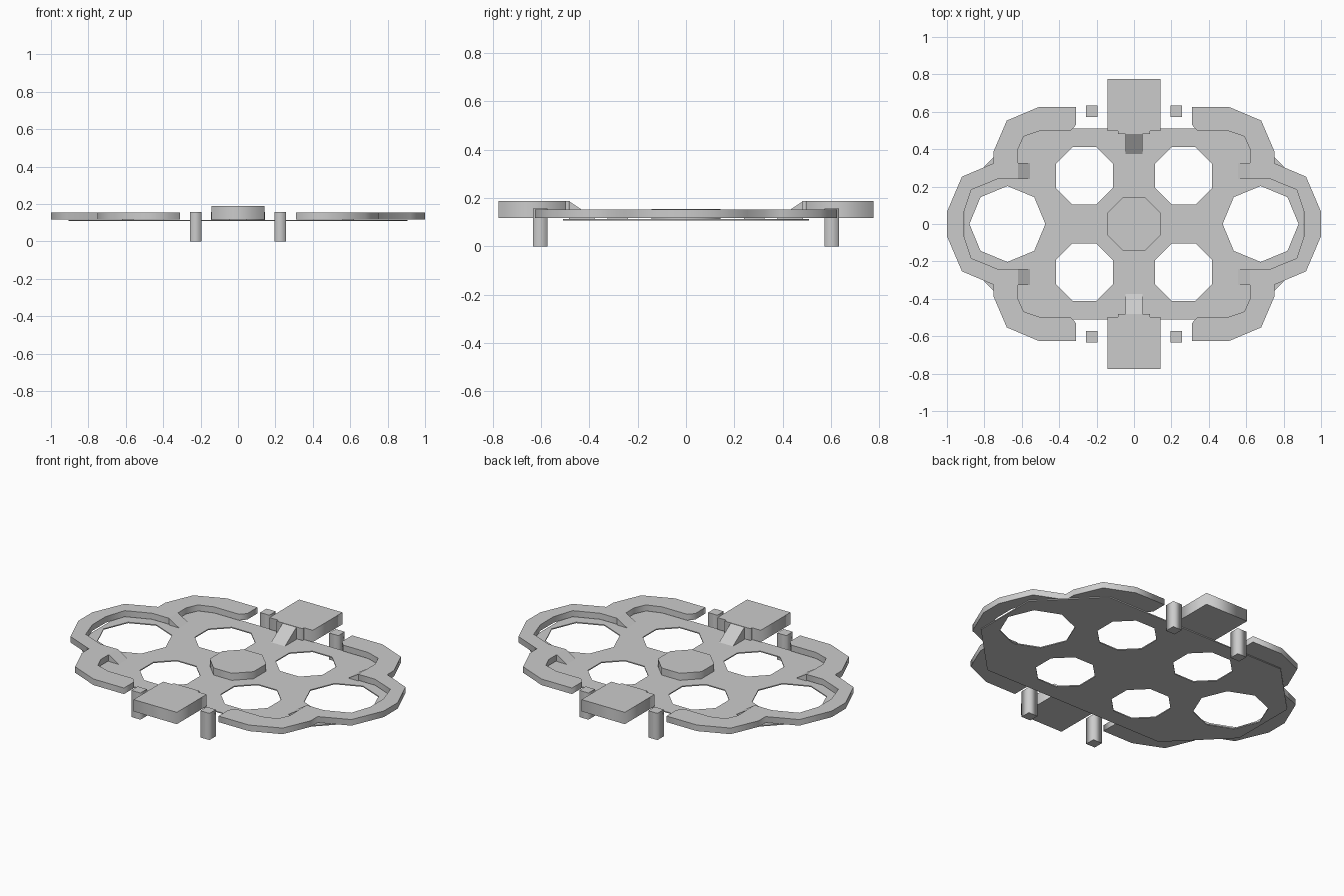
import bpy, math

if "Cube" in bpy.data.objects:
    bpy.data.objects.remove(bpy.data.objects["Cube"])

def prism(name, loops, z0, z1):
    """Solid between z0 and z1; the first loop is the outline, the rest are holes."""
    cu = bpy.data.curves.new(name, 'CURVE')
    cu.dimensions = '2D'
    cu.fill_mode = 'BOTH'
    cu.extrude = (z1 - z0) / 2
    for pts in loops:
        sp = cu.splines.new('POLY')
        sp.points.add(len(pts) - 1)
        for p, (x, y) in zip(sp.points, pts):
            p.co = (x, y, 0, 1)
        sp.use_cyclic_u = True
    ob = bpy.data.objects.new(name, cu)
    bpy.context.collection.objects.link(ob)
    ob.location.z = (z0 + z1) / 2
    bpy.ops.object.select_all(action='DESELECT')
    ob.select_set(True)
    bpy.context.view_layer.objects.active = ob
    bpy.ops.object.convert(target='MESH')
    return bpy.context.object

def octagon(cx, cy, r, turn=0.0):
    return [(cx + r * math.cos(math.pi * i / 4 + turn),
             cy + r * math.sin(math.pi * i / 4 + turn)) for i in range(8)]

def rect(x0, x1, y0, y1):
    return [(x0, y0), (x1, y0), (x1, y1), (x0, y1)]

def ramp(name, high, low, width, mid, z_top, along_x):
    """Wedge with its tall side at `high`, tapering to the floor at `low`."""
    vs = []
    for w in (mid - width / 2, mid + width / 2):
        for a, z in ((high, FLOOR), (low, FLOOR), (high, z_top)):
            vs.append((a, w, z) if along_x else (w, a, z))
    faces = [(0, 1, 2), (5, 4, 3), (0, 3, 4, 1), (1, 4, 5, 2), (2, 5, 3, 0)]
    me = bpy.data.meshes.new(name)
    me.from_pydata(vs, [], faces)
    ob = bpy.data.objects.new(name, me)
    bpy.context.collection.objects.link(ob)
    import bmesh
    bm = bmesh.new()
    bm.from_mesh(me)
    bmesh.ops.recalc_face_normals(bm, faces=bm.faces)
    bm.to_mesh(me)
    bm.free()

FLOOR, RIM_LOW, RIM_TOP, BLOCK_TOP = 0.114, 0.118, 0.154, 0.188
FLAT = math.pi / 8

# Thin base plate with six octagonal openings
plate = [(0.60, 0.51), (0.905, 0.20), (0.905, -0.20), (0.60, -0.51)]
plate += [(-x, -y) for x, y in plate]
holes = [octagon(sx * 0.265, sy * 0.257, 0.166, FLAT) for sx in (1, -1) for sy in (1, -1)]
holes += [octagon(sx * 0.677, 0, 0.203) for sx in (1, -1)]
prism("base_plate", [plate] + holes, 0.108, FLOOR)

# Raised centre platform
prism("centre_platform", [octagon(0, 0, 0.155, FLAT)], FLOOR - 0.003, 0.156)

# Raised outer walkways, one per side
outer = [(0.31, 0.53), (0.31, 0.625), (0.51, 0.625), (0.68, 0.553), (0.75, 0.39),
         (0.75, 0.325), (0.92, 0.253), (1.0, 0.065)]
inner = [(0.91, 0.063), (0.87, 0.183), (0.73, 0.24), (0.62, 0.24),
         (0.62, 0.40), (0.59, 0.468), (0.505, 0.497), (0.34, 0.497)]

def flip(pts):
    return [(x, -y) for x, y in reversed(pts)]

walk = outer + flip(outer) + flip(inner) + inner
for side, sx in (("right", 1), ("left", -1)):
    prism("walkway_" + side, [[(sx * x, y) for x, y in walk]], RIM_LOW, RIM_TOP)
    for sy in (1, -1):
        ramp("walkway_ramp", sx * 0.62, sx * 0.555, 0.085, sy * 0.2825, RIM_TOP, True)

# End blocks with a narrow inner step and access ramp, plus corner legs
for end, sy in (("back", 1), ("front", -1)):
    prism("end_block_" + end, [rect(-0.142, 0.142, sy * 0.497, sy * 0.775)], RIM_LOW, BLOCK_TOP)
    prism("block_step_" + end, [rect(-0.085, 0.085, sy * 0.482, sy * 0.50)], RIM_LOW, BLOCK_TOP)
    ramp("block_ramp_" + end, sy * 0.485, sy * 0.375, 0.09, 0, BLOCK_TOP, False)
    for sx in (1, -1):
        cx, cy = sx * 0.226, sy * 0.603
        prism("leg_" + end, [rect(cx - 0.03, cx + 0.03, cy - 0.03, cy + 0.03)], 0, 0.158)
